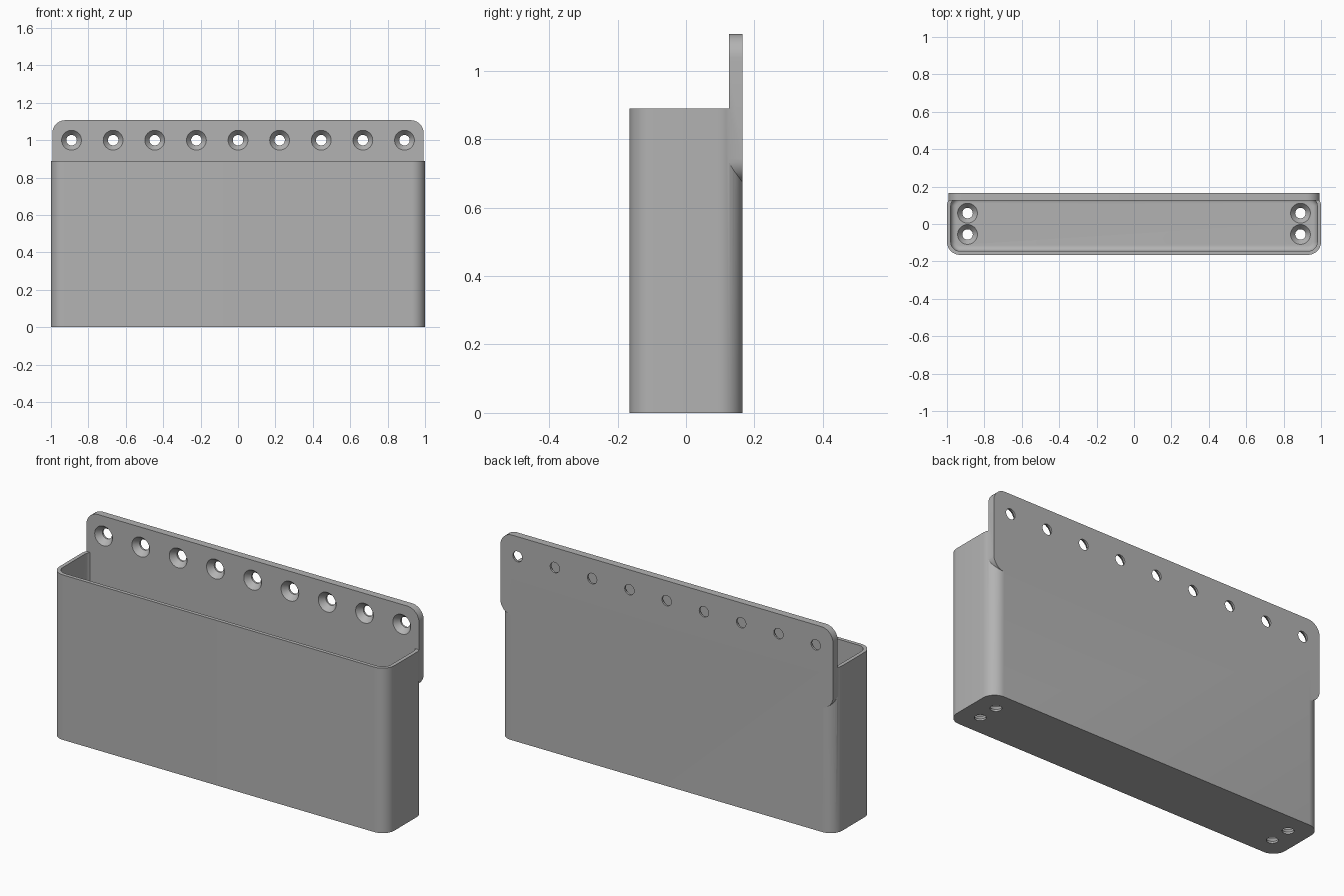
import bpy, bmesh, math
from mathutils import Matrix

old = bpy.data.objects.get("Cube")
if old:
    bpy.data.objects.remove(old, do_unlink=True)

grey = bpy.data.materials.new("plain grey")
grey.use_nodes = True
grey.diffuse_color = (0.45, 0.45, 0.45, 1)
grey.node_tree.nodes["Principled BSDF"].inputs["Base Color"].default_value = (0.45, 0.45, 0.45, 1)

STEPS = 10


def rounded_rect(hx, hy, r):
    """Outline of a rounded rectangle; a circle when hx = hy = r."""
    pts = []
    for q, (sx, sy) in enumerate([(1, 1), (-1, 1), (-1, -1), (1, -1)]):
        for i in range(STEPS + 1):
            a = (q + i / STEPS) * math.pi / 2
            pts.append((sx * (hx - r) + r * math.cos(a), sy * (hy - r) + r * math.sin(a)))
    return pts


def loft(name, layers, matrix=Matrix()):
    """Closed solid through layers of (half x, half y, corner radius, height)."""
    bm = bmesh.new()
    rings = [[bm.verts.new((x, y, z)) for x, y in rounded_rect(hx, hy, r)]
             for hx, hy, r, z in layers]
    n = len(rings[0])
    for low, high in zip(rings, rings[1:]):
        for i in range(n):
            j = (i + 1) % n
            bm.faces.new((low[i], low[j], high[j], high[i]))
    bm.faces.new(rings[0][::-1])
    bm.faces.new(rings[-1])
    bmesh.ops.remove_doubles(bm, verts=bm.verts, dist=1e-5)
    bmesh.ops.recalc_face_normals(bm, faces=bm.faces)
    bm.transform(matrix)
    mesh = bpy.data.meshes.new(name)
    bm.to_mesh(mesh)
    bm.free()
    mesh.materials.append(grey)
    ob = bpy.data.objects.new(name, mesh)
    bpy.context.collection.objects.link(ob)
    return ob


def combine(target, tool, operation):
    mod = target.modifiers.new(operation, "BOOLEAN")
    mod.operation, mod.object, mod.solver = operation, tool, "EXACT"
    bpy.context.view_layer.objects.active = target
    bpy.ops.object.modifier_apply(modifier=mod.name)
    bpy.data.objects.remove(tool, do_unlink=True)


WALL, FLOOR, TOP = 0.02, 0.04, 0.89
DEPTH, CORNER, FILLET = 0.165, 0.07, 0.03
PLATE = 0.04
WIDE, NARROW = 0.053, 0.028

# Open pocket with rounded vertical corners
holder = loft("wall_holder", [(1, DEPTH, CORNER, 0), (1, DEPTH, CORNER, TOP)])

# Hollow with a small fillet around the floor
layers = []
for i in range(7):
    a = i / 6 * math.pi / 2
    inset = FILLET * (1 - math.sin(a))
    layers.append((1 - WALL - inset, DEPTH - WALL - inset, CORNER - WALL - inset,
                   FLOOR + FILLET * (1 - math.cos(a))))
layers.append((1 - WALL, DEPTH - WALL, CORNER - WALL, TOP + 0.1))
combine(holder, loft("hollow", layers), "DIFFERENCE")

# Rounded mounting plate across the back
upright = Matrix.Rotation(math.pi / 2, 4, "X")
plate_at = Matrix.Translation((0, DEPTH, 0.89)) @ upright
combine(holder, loft("mounting_plate", [(0.993, 0.217, CORNER, 0),
                                        (0.993, 0.217, CORNER, PLATE)], plate_at), "UNION")


# Countersunk screw holes, widest on the inner side
def screw_hole(matrix):
    profile = [(NARROW, -0.03), (NARROW, 0.01), (WIDE, PLATE), (WIDE, PLATE + 0.02)]
    combine(holder, loft("hole", [(r, r, r, z) for r, z in profile], matrix), "DIFFERENCE")


for i in range(-4, 5):
    screw_hole(Matrix.Translation((i * 0.2225, DEPTH, 1.0)) @ upright)
for x in (-0.89, 0.89):
    for y in (-0.056, 0.058):
        screw_hole(Matrix.Translation((x, y, 0)))

bpy.ops.object.select_all(action="DESELECT")
holder.select_set(True)
bpy.context.view_layer.objects.active = holder
bpy.ops.object.shade_smooth_by_angle(angle=math.radians(30))
